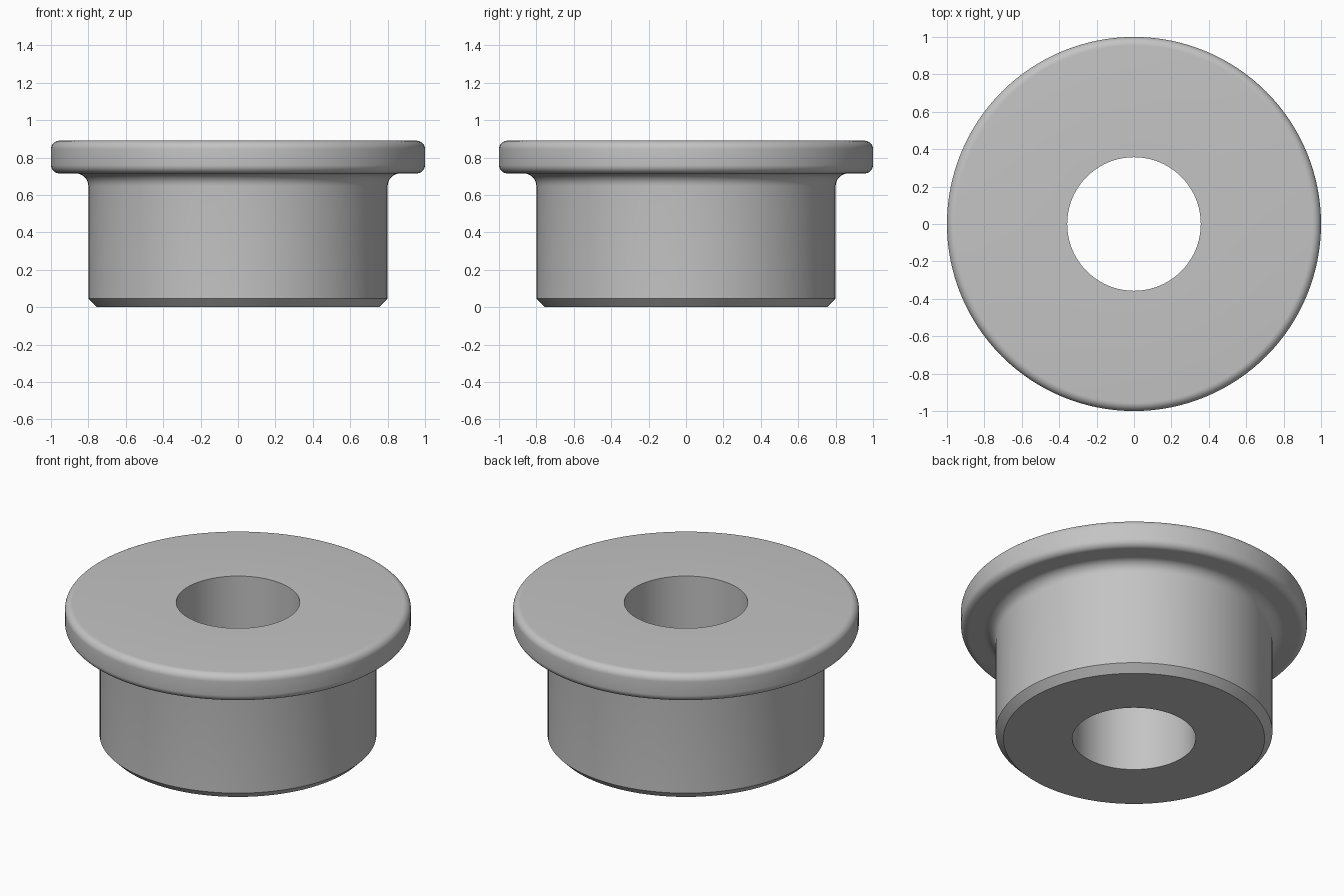
import bpy, bmesh, math

if "Cube" in bpy.data.objects:
    bpy.data.objects.remove(bpy.data.objects["Cube"])

SEGMENTS = 128
BORE, BODY, FLANGE = 0.357, 0.80, 1.0
CHAMFER, FILLET, ROUND = 0.045, 0.068, 0.045
FLANGE_Z, TOP_Z = 0.715, 0.89


def arc(cx, cz, r, start, end, steps=8):
    """Points (radius, height) along a circular arc, angles in degrees."""
    angles = [math.radians(start + (end - start) * i / steps) for i in range(steps + 1)]
    return [(cx + r * math.cos(a), cz + r * math.sin(a)) for a in angles]


# Cross-section: bore, chamfered foot, filleted neck, rounded flange
profile = [(BORE, 0), (BODY - CHAMFER, 0), (BODY, CHAMFER)]
profile += arc(BODY + FILLET, FLANGE_Z - FILLET, FILLET, 180, 90)
profile += arc(FLANGE - ROUND, FLANGE_Z + ROUND, ROUND, -90, 0)
profile += arc(FLANGE - ROUND, TOP_Z - ROUND, ROUND, 0, 90)
profile += [(BORE, TOP_Z)]

# Revolve the closed cross-section around z
bm = bmesh.new()
rings = []
for i in range(SEGMENTS):
    a = 2 * math.pi * i / SEGMENTS
    rings.append([bm.verts.new((r * math.cos(a), r * math.sin(a), z)) for r, z in profile])
n = len(profile)
for i in range(SEGMENTS):
    here, there = rings[i], rings[(i + 1) % SEGMENTS]
    for j in range(n):
        k = (j + 1) % n
        bm.faces.new((here[j], there[j], there[k], here[k]))
bmesh.ops.recalc_face_normals(bm, faces=bm.faces)

mesh = bpy.data.meshes.new("flanged_bushing")
bm.to_mesh(mesh)
bm.free()
bushing = bpy.data.objects.new("flanged_bushing", mesh)
bpy.context.collection.objects.link(bushing)

# Plain grey metal
grey = bpy.data.materials.new("light_grey")
grey.diffuse_color = (0.55, 0.55, 0.55, 1)
grey.use_nodes = True
grey.node_tree.nodes["Principled BSDF"].inputs["Base Color"].default_value = grey.diffuse_color
mesh.materials.append(grey)

# Smooth curves, crisp chamfer and bore edges
bpy.context.view_layer.objects.active = bushing
bushing.select_set(True)
bpy.ops.object.shade_smooth_by_angle(angle=math.radians(30))
